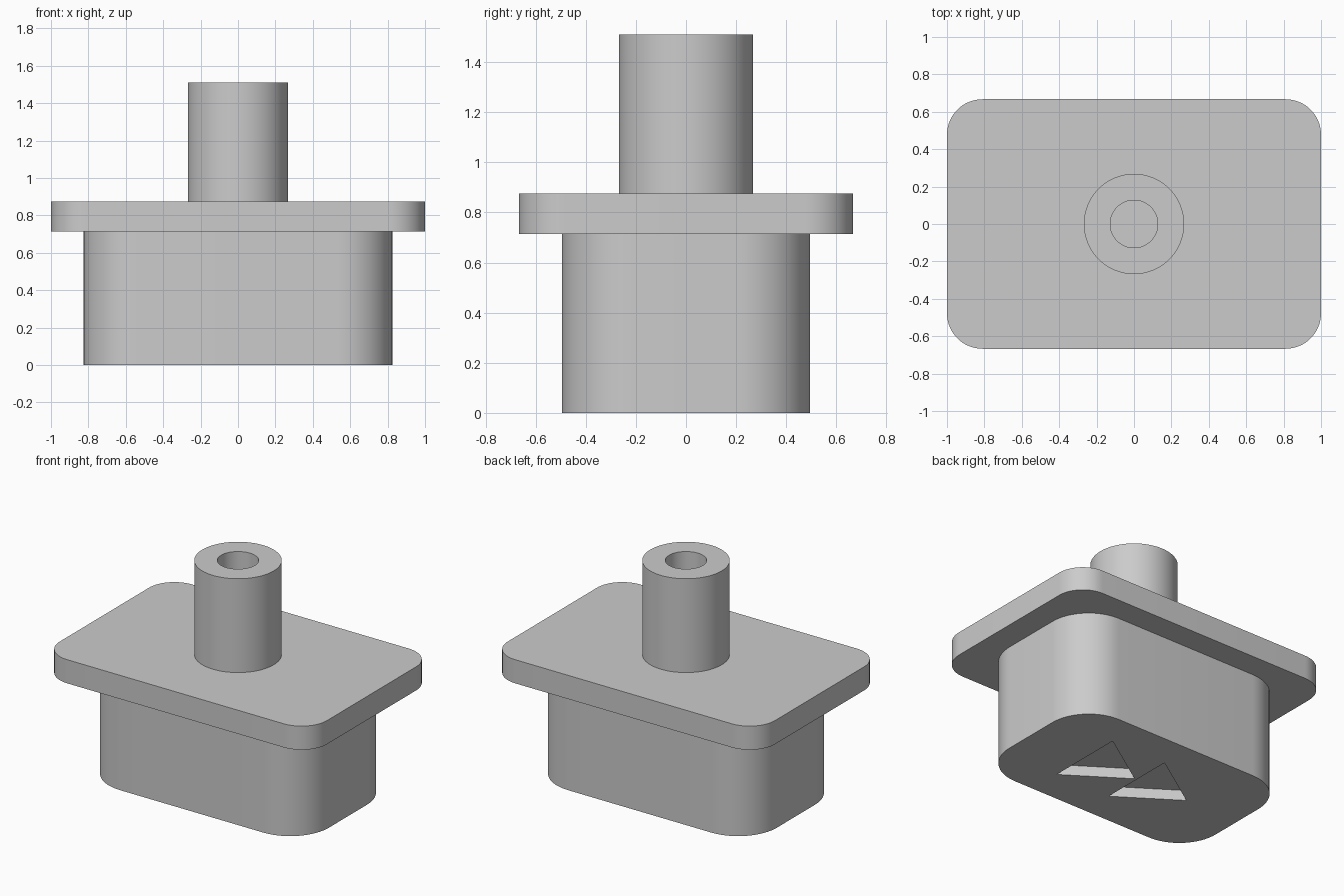
import bpy
import bmesh
from math import cos, sin, pi, radians

cube = bpy.data.objects.get("Cube")
if cube:
    bpy.data.objects.remove(cube, do_unlink=True)

grey = bpy.data.materials.new("plain grey")
grey.use_nodes = True
grey.diffuse_color = (0.6, 0.6, 0.6, 1)
grey.node_tree.nodes["Principled BSDF"].inputs["Base Color"].default_value = (0.6, 0.6, 0.6, 1)


def circle(radius, steps=96):
    return [(radius * cos(2 * pi * i / steps), radius * sin(2 * pi * i / steps)) for i in range(steps)]


def rounded_rectangle(half_x, half_y, radius, steps=16):
    points = []
    for quarter, (sx, sy) in enumerate([(1, 1), (-1, 1), (-1, -1), (1, -1)]):
        for i in range(steps + 1):
            a = (quarter + i / steps) * pi / 2
            points.append((sx * (half_x - radius) + radius * cos(a),
                           sy * (half_y - radius) + radius * sin(a)))
    return points


def prism(name, outline, bottom, top):
    """Extrude a closed outline from one height to another."""
    bm = bmesh.new()
    face = bm.faces.new([bm.verts.new((x, y, bottom)) for x, y in outline])
    new = bmesh.ops.extrude_face_region(bm, geom=[face])["geom"]
    verts = [g for g in new if isinstance(g, bmesh.types.BMVert)]
    bmesh.ops.translate(bm, verts=verts, vec=(0, 0, top - bottom))
    bmesh.ops.recalc_face_normals(bm, faces=bm.faces)
    mesh = bpy.data.meshes.new(name)
    bm.to_mesh(mesh)
    bm.free()
    mesh.materials.append(grey)
    obj = bpy.data.objects.new(name, mesh)
    bpy.context.collection.objects.link(obj)
    return obj


def activate(obj):
    bpy.ops.object.select_all(action='DESELECT')
    obj.select_set(True)
    bpy.context.view_layer.objects.active = obj


def cut(obj, cutter):
    """Subtract the cutter, then discard it."""
    cutter.hide_render = True
    mod = obj.modifiers.new("cut", 'BOOLEAN')
    mod.operation = 'DIFFERENCE'
    mod.solver = 'EXACT'
    mod.object = cutter
    activate(obj)
    bpy.ops.object.modifier_apply(modifier=mod.name)
    bpy.data.objects.remove(cutter, do_unlink=True)


# Main parts, stacked from the ground up
BODY_TOP, FLANGE_TOP, STEM_TOP = 0.715, 0.875, 1.51
body = prism("body", rounded_rectangle(0.825, 0.495, 0.29), 0, BODY_TOP)
flange = prism("flange", rounded_rectangle(1.0, 0.667, 0.19), BODY_TOP, FLANGE_TOP)
stem = prism("stem", circle(0.268), FLANGE_TOP, STEM_TOP)

# Bore down the stem
cut(stem, prism("bore_cutter", circle(0.127), FLANGE_TOP - 0.1, STEM_TOP + 0.1))

# Two triangular recesses in the underside
for base in (0.395, -0.02):
    triangle = [(base, -0.267), (base, 0.267), (base - 0.4, 0)]
    cut(body, prism("recess_cutter", triangle, -0.1, 0.07))

for part in (body, flange, stem):
    activate(part)
    bpy.ops.object.shade_smooth_by_angle(angle=radians(30))
